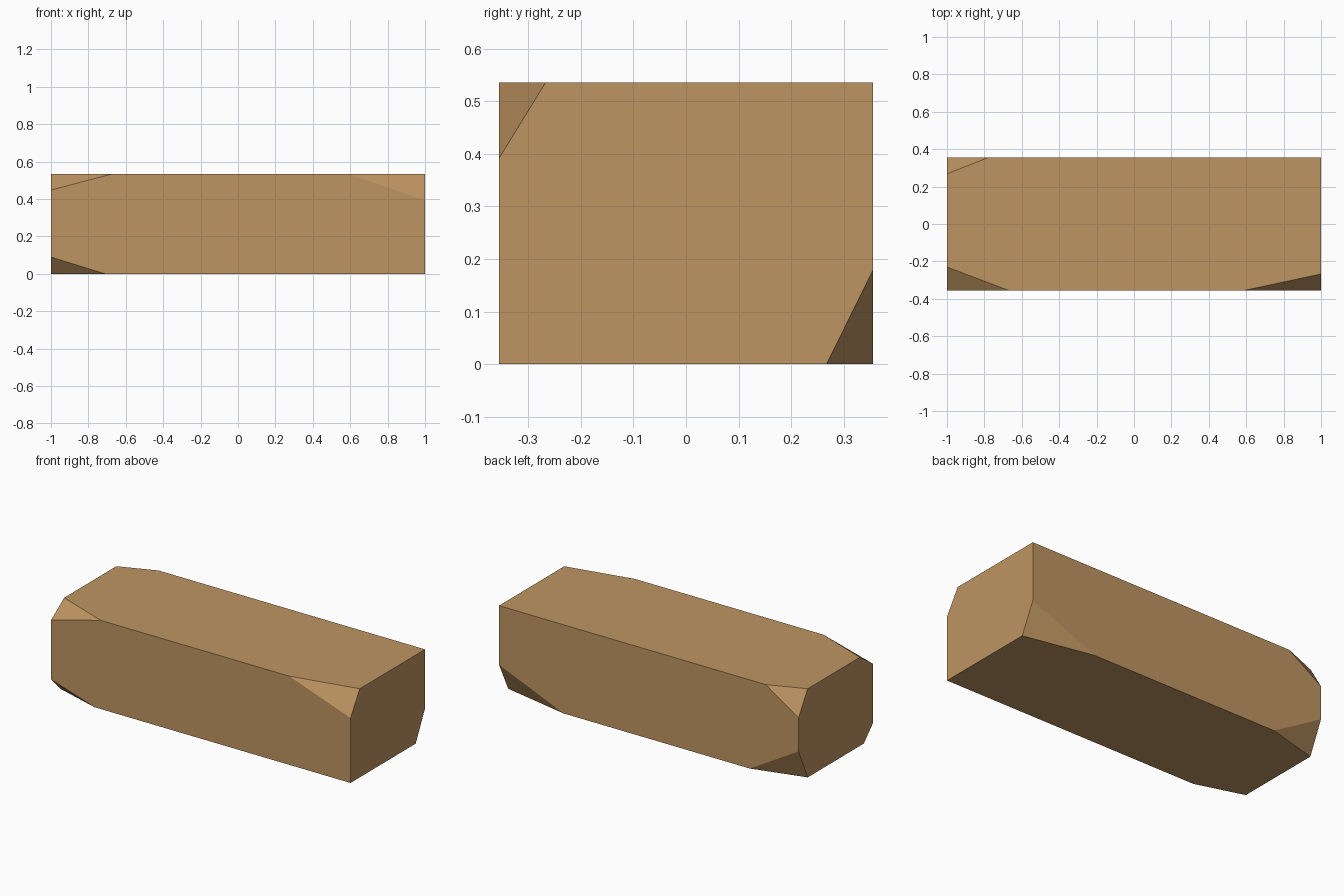
import bpy, bmesh
from mathutils import Vector

if "Cube" in bpy.data.objects:
    bpy.data.objects.remove(bpy.data.objects["Cube"])

HX, HY, H = 1.0, 0.355, 0.535

# corner signs (x, y, z) -> distance cut back along each axis
CUTS = {
    (-1, -1, 1): (0.33, 0.125, 0.087),
    (-1, -1, -1): (0.29, 0.088, 0.09),
    (1, -1, 1): (0.41, 0.088, 0.143),
    (1, 1, -1): (0.43, 0.088, 0.178),
    (-1, 1, 1): (0.22, 0.087, 0.142),
    (-1, 1, -1): (0.325, 0.088, 0.19),
}

# plain block
bm = bmesh.new()
bmesh.ops.create_cube(bm, size=1)
for v in bm.verts:
    v.co = Vector((v.co.x * 2 * HX, v.co.y * 2 * HY, (v.co.z + 0.5) * H))

# slice off the chipped corners and cap each cut
for signs, cut in CUTS.items():
    sx, sy, sz = signs
    corner = Vector((sx * HX, sy * HY, H if sz > 0 else 0))
    normal = Vector([s / c for s, c in zip(signs, cut)]).normalized()
    point = corner - Vector((sx * cut[0], 0, 0))
    res = bmesh.ops.bisect_plane(bm, geom=bm.verts[:] + bm.edges[:] + bm.faces[:],
                                 plane_co=point, plane_no=normal, clear_outer=True)
    edges = [e for e in res["geom_cut"] if isinstance(e, bmesh.types.BMEdge)]
    bmesh.ops.contextual_create(bm, geom=edges)
bmesh.ops.recalc_face_normals(bm, faces=bm.faces[:])

mesh = bpy.data.meshes.new("chipped_block")
bm.to_mesh(mesh)
bm.free()
block = bpy.data.objects.new("chipped_block", mesh)
bpy.context.collection.objects.link(block)

# single tan colour
tan = bpy.data.materials.new("tan")
tan.diffuse_color = (0.52, 0.30, 0.122, 1)
tan.use_nodes = True
tan.node_tree.nodes["Principled BSDF"].inputs["Base Color"].default_value = tan.diffuse_color
mesh.materials.append(tan)
